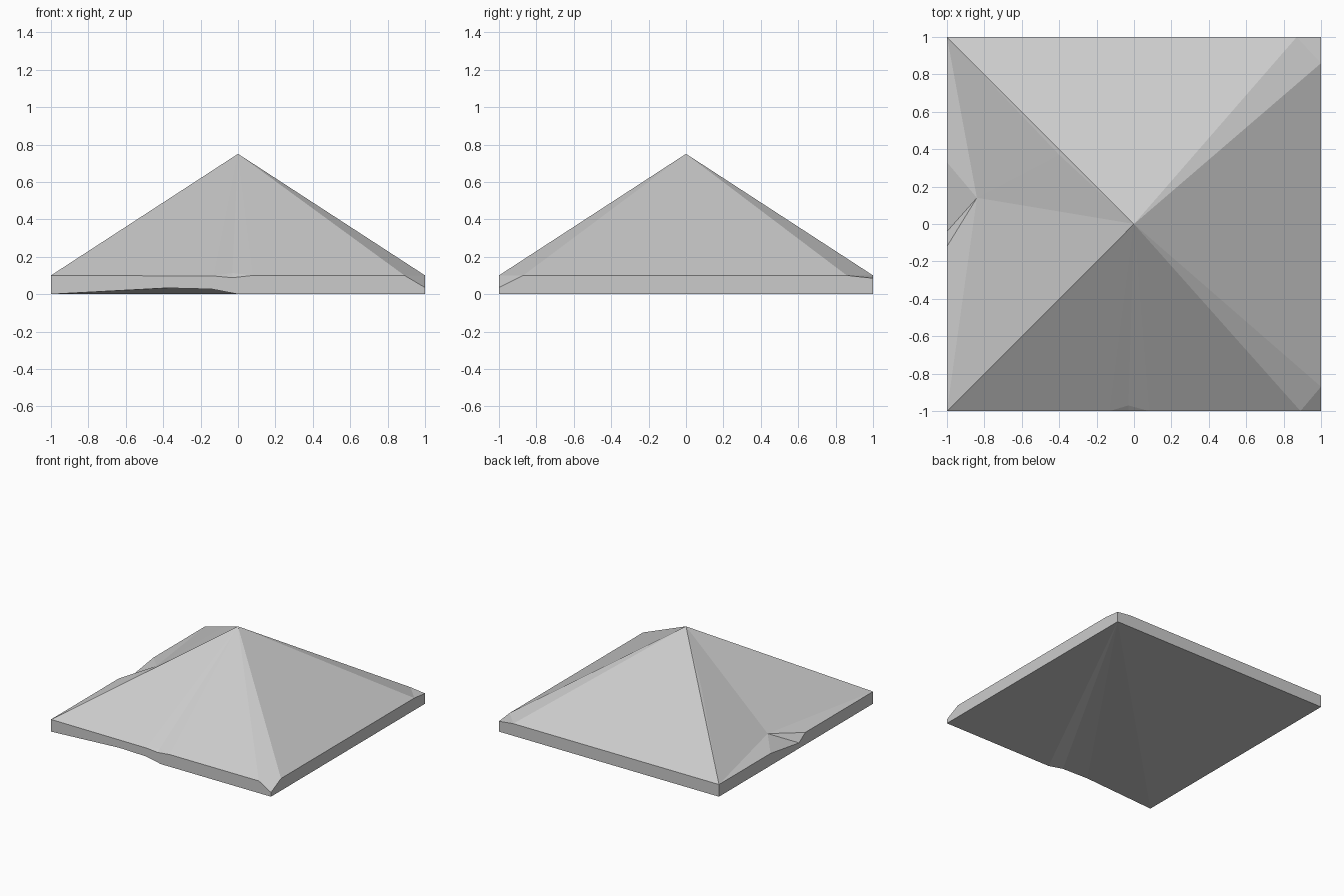
import bpy
import bmesh

cube = bpy.data.objects.get("Cube")
if cube:
    bpy.data.objects.remove(cube, do_unlink=True)

RIM, PEAK = 0.1, 0.75

# One plain stone colour
stone = bpy.data.materials.new("weathered grey stone")
stone.use_nodes = True
grey = (0.6, 0.6, 0.6, 1)
stone.diffuse_color = grey
stone.node_tree.nodes["Principled BSDF"].inputs["Base Color"].default_value = grey

bm = bmesh.new()
point = {}


def add(name, x, y, z):
    point[name] = bm.verts.new((x, y, z))


def face(names):
    bm.faces.new([point[n] for n in names.split()])


def fan(hub, names):
    """Triangles from a hub to each neighbouring pair of points."""
    names = names.split()
    for a, b in zip(names, names[1:]):
        face(f"{hub} {a} {b}")


# Peak and the base corners
add("peak", 0, 0, PEAK)
for side, x in (("right", -1), ("left", 1)):
    for end, y in (("front", -1), ("back", 1)):
        add(f"base_{end}_{side}", x, y, 0)

# Worn lower edge at the front
add("worn_a", -0.38, -1, 0.033)
add("worn_b", -0.14, -1, 0.027)
add("worn_c", 0, -1, 0)

# Upper rim: intact corners and chipped corners
add("front_right", -1, -1, RIM)
add("back_right", -1, 1, RIM)
add("front_left", 1, -1, 0.035)
add("front_cut", 0.89, -1, RIM)
add("front_side_cut", 1, -0.87, RIM)
add("back_left", 1, 1, 0.085)
add("back_cut", 0.87, 1, RIM)
add("back_side_cut", 1, 0.86, RIM)

# Small nick in the front rim
add("nick_a", -0.13, -1, 0.097)
add("nick_low", -0.03, -1, 0.088)
add("nick_b", 0.08, -1, RIM)
add("nick_inner", -0.03, -0.97, 0.113)

# Broken dent in the side rim
add("dent_a", -1, 0.33, RIM)
add("dent_low", -1, -0.04, 0.045)
add("dent_b", -1, -0.12, RIM)
add("dent_inner", -0.84, 0.14, 0.147)
add("dent_top", -0.4, 0.37, 0.49)

# Roof slopes and the chamfered ridges
fan("peak", "front_right nick_a nick_inner nick_b front_cut front_side_cut "
    "back_side_cut back_cut back_right dent_top dent_inner front_right")

# Chips, nick and dent
face("front_cut front_left front_side_cut")
face("back_side_cut back_left back_cut")
fan("nick_inner", "nick_a nick_low nick_b")
fan("dent_inner", "dent_top back_right dent_a dent_low dent_b front_right")

# Walls
face("base_front_right worn_a worn_b worn_c base_front_left front_left "
     "front_cut nick_b nick_low nick_a front_right")
face("base_front_left base_back_left back_left back_side_cut "
     "front_side_cut front_left")
face("base_back_left base_back_right back_right back_cut back_left")
face("base_back_right base_front_right front_right dent_b dent_low "
     "dent_a back_right")

# Underside
fan("base_back_left", "base_front_left worn_c worn_b worn_a "
    "base_front_right base_back_right")

bmesh.ops.recalc_face_normals(bm, faces=bm.faces)
mesh = bpy.data.meshes.new("stone_cap")
bm.to_mesh(mesh)
bm.free()
mesh.materials.append(stone)
bpy.context.collection.objects.link(bpy.data.objects.new("stone_cap", mesh))
